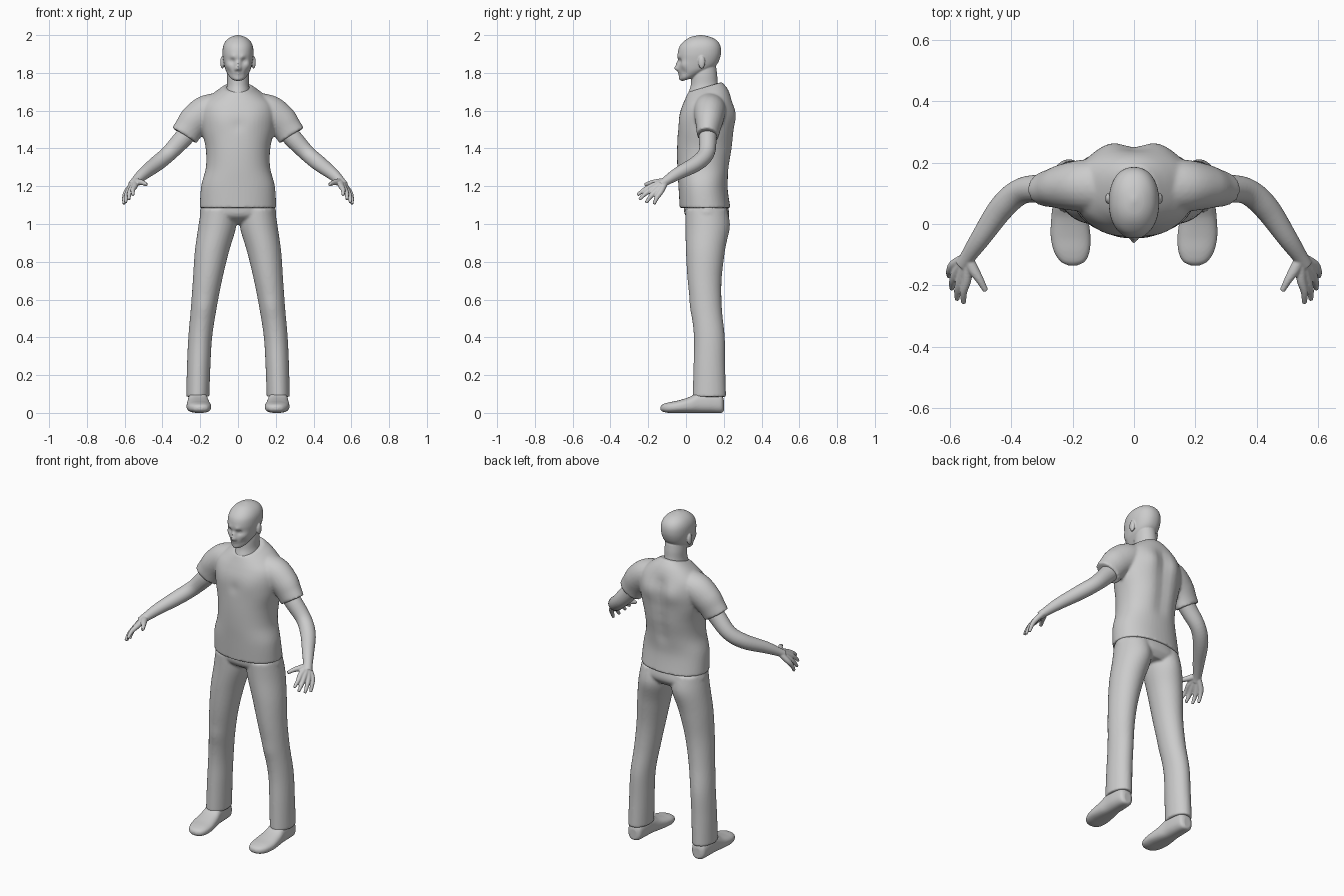
import bpy
import bmesh
import math
from mathutils import Matrix, Vector

cube = bpy.data.objects.get("Cube")
if cube:
    bpy.data.objects.remove(cube, do_unlink=True)

grey = bpy.data.materials.new("plain grey")
grey.use_nodes = True
grey.diffuse_color = (0.6, 0.6, 0.6, 1)
shader = grey.node_tree.nodes["Principled BSDF"]
shader.inputs["Base Color"].default_value = grey.diffuse_color
shader.inputs["Roughness"].default_value = 0.7


def smooth_rows(rows, steps=6):
    """Pass a Catmull-Rom spline through rows of numbers."""
    result = []
    for i in range(len(rows) - 1):
        a, b, c, d = (rows[max(i - 1, 0)], rows[i], rows[i + 1],
                      rows[min(i + 2, len(rows) - 1)])
        for k in range(steps):
            t = k / steps
            result.append([
                q + 0.5 * t * (r - p + t * (2 * p - 5 * q + 4 * r - s + t * (3 * (q - r) + s - p)))
                for p, q, r, s in zip(a, b, c, d)])
    result.append(list(rows[-1]))
    return result


def skin(bm, rings):
    """Bridge a list of rings and close both ends."""
    loops = [[bm.verts.new(p) for p in ring] for ring in rings]
    n = len(loops[0])
    for low, high in zip(loops, loops[1:]):
        for j in range(n):
            k = (j + 1) % n
            bm.faces.new((low[j], low[k], high[k], high[j]))
    bm.faces.new(loops[0][::-1])
    bm.faces.new(loops[-1])


def circle(n, power=2.0):
    """Unit superellipse as pairs."""
    pairs = []
    for j in range(n):
        c, s = math.cos(math.tau * j / n), math.sin(math.tau * j / n)
        pairs.append((math.copysign(abs(c) ** (2 / power), c),
                      math.copysign(abs(s) ** (2 / power), s)))
    return pairs


def body(bm, rows, side=1, power=2.0, along_y=False):
    """Loft rows of (position, centre x, half width, low, high, tilt)."""
    rings = []
    for pos, cx, hw, low, high, tilt in smooth_rows(rows):
        mid, half = (low + high) / 2, (high - low) / 2
        ring = []
        for c, s in circle(48, power):
            x, other, main = side * (cx + hw * c), mid + half * s, pos + tilt * half * s
            ring.append((x, main, other) if along_y else (x, other, main))
        rings.append(ring)
    skin(bm, rings)


def limb(bm, rows, side=1):
    """Loft a tube along rows of (x, y, z, horizontal radius, other radius)."""
    path = smooth_rows(rows)
    rings = []
    for i, (x, y, z, ru, rv) in enumerate(path):
        before, after = path[max(i - 1, 0)], path[min(i + 1, len(path) - 1)]
        tangent = (Vector(after[:3]) - Vector(before[:3])).normalized()
        u = tangent.cross(Vector((0, 0, 1))).normalized()
        v = u.cross(tangent)
        ring = [Vector((x, y, z)) + u * ru * c + v * rv * s for c, s in circle(24)]
        rings.append([(side * p.x, p.y, p.z) for p in ring])
    skin(bm, rings)


def blob(bm, centre, size):
    matrix = Matrix.Translation(centre) @ Matrix.Diagonal((*size, 1))
    bmesh.ops.create_uvsphere(bm, u_segments=24, v_segments=16, radius=1, matrix=matrix)


def push(bm, x, y, z, radius, dx, dy):
    """Soft brush, applied on both sides of the body."""
    for side in ((1, -1) if x else (1,)):
        centre = Vector((side * x, y, z))
        moves = [(v, math.exp(-(v.co - centre).length_squared / radius ** 2)) for v in bm.verts]
        for v, weight in moves:
            v.co += Vector((side * dx, dy, 0)) * weight


def finish(bm, name, voxel, smoothing, mirror=False):
    bmesh.ops.recalc_face_normals(bm, faces=bm.faces[:])
    mesh = bpy.data.meshes.new(name)
    bm.to_mesh(mesh)
    bm.free()
    mesh.materials.append(grey)
    for poly in mesh.polygons:
        poly.use_smooth = True
    obj = bpy.data.objects.new(name, mesh)
    bpy.context.scene.collection.objects.link(obj)
    fuse = obj.modifiers.new("fuse", "REMESH")
    fuse.mode = "VOXEL"
    fuse.voxel_size = voxel
    fuse.use_smooth_shade = True
    relax = obj.modifiers.new("relax", "SMOOTH")
    relax.factor = 0.5
    relax.iterations = smoothing
    if mirror:
        obj.modifiers.new("mirror", "MIRROR").use_mirror_merge = False


# Head: skull, face features, eyes, ears and neck
bm = bmesh.new()
body(bm, [(1.77, 0, .03, -.018, .07, .3), (1.785, 0, .046, -.03, .1, .3),
          (1.805, 0, .06, -.034, .13, .2), (1.825, 0, .069, -.04, .155, .1),
          (1.86, 0, .077, -.042, .173, 0), (1.9, 0, .082, -.044, .185, 0),
          (1.94, 0, .079, -.034, .183, 0), (1.97, 0, .064, -.008, .165, 0),
          (1.99, 0, .038, .025, .13, 0), (2.0, 0, .006, .07, .085, 0)], power=2.2)
push(bm, .03, -.035, 1.862, .016, 0, .012)      # eye sockets
push(bm, .025, -.04, 1.884, .015, 0, -.005)     # brows
push(bm, 0, -.042, 1.848, .013, 0, -.012)       # nose bridge
push(bm, 0, -.045, 1.824, .013, 0, -.026)       # nose tip
push(bm, .012, -.045, 1.82, .008, 0, -.006)     # nostrils
push(bm, 0, -.038, 1.797, .010, 0, -.006)       # upper lip
push(bm, 0, -.036, 1.782, .009, 0, -.005)       # lower lip
push(bm, 0, -.03, 1.764, .014, 0, -.006)        # chin
push(bm, .052, -.01, 1.842, .02, .004, -.004)   # cheekbones
push(bm, .045, -.01, 1.805, .018, -.003, .004)  # cheek hollows
for side in (1, -1):
    blob(bm, (side * .03, -.015, 1.861), (.014, .012, .009))
    blob(bm, (side * .083, .083, 1.856), (.011, .018, .034))
body(bm, [(1.65, 0, .075, .01, .19, 0), (1.70, 0, .065, .012, .178, .1),
          (1.74, 0, .058, .025, .168, .1), (1.79, 0, .058, .03, .165, 0),
          (1.83, 0, .055, .04, .16, 0)])
finish(bm, "head_and_neck", .004, 2)

# Shirt: torso and two short sleeves
bm = bmesh.new()
body(bm, [(1.085, 0, .202, -.033, .235, 0), (1.2, 0, .195, -.04, .22, 0),
          (1.3, 0, .17, -.046, .232, 0), (1.4, 0, .171, -.047, .25, 0),
          (1.5, 0, .192, -.042, .258, 0), (1.58, 0, .2, -.033, .258, 0),
          (1.64, 0, .185, -.018, .246, .08), (1.69, 0, .13, -.002, .222, .2),
          (1.725, 0, .075, .012, .19, .3)], power=2.2)
for step in range(6):
    push(bm, 0, .255, 1.3 + step * .065, .045, 0, -.012)   # spine groove
push(bm, .075, .25, 1.58, .06, 0, .014)                    # shoulder blades
push(bm, .085, -.02, 1.55, .06, 0, -.005)                  # chest
push(bm, 0, -.04, 1.52, .03, 0, .005)
for side in (1, -1):
    limb(bm, [(.09, .125, 1.63, .085, .07), (.165, .125, 1.595, .085, .088),
              (.225, .122, 1.55, .075, .085), (.26, .118, 1.505, .064, .078),
              (.284, .115, 1.468, .058, .077)], side)
finish(bm, "shirt", .008, 3)

# Trousers: hips and two legs
bm = bmesh.new()
body(bm, [(1.0, 0, .11, .06, .2, 0), (1.04, 0, .195, 0, .226, 0),
          (1.09, 0, .196, -.012, .222, 0), (1.14, 0, .18, -.01, .205, 0)])
for side in (1, -1):
    body(bm, [(.085, .213, .061, .035, .212, 0), (.25, .208, .062, .04, .207, 0),
              (.4, .2, .063, .042, .205, 0), (.55, .182, .068, .027, .19, 0),
              (.7, .162, .077, .009, .188, 0), (.85, .139, .09, 0, .205, 0),
              (.98, .111, .1, -.003, .225, 0), (1.08, .1, .095, -.005, .215, 0)], side)
push(bm, .09, .22, 1.0, .07, 0, .008)      # seat
push(bm, .175, .03, .56, .05, 0, -.005)    # knees
finish(bm, "trousers", .008, 3)

# Arms with hands
bm = bmesh.new()
limb(bm, [(.2, .122, 1.555, .05, .05), (.285, .116, 1.46, .047, .05),
          (.365, .108, 1.375, .043, .043), (.43, .055, 1.32, .042, .041),
          (.5, -.045, 1.266, .033, .033), (.543, -.108, 1.226, .025, .024),
          (.56, -.135, 1.207, .024, .022)])
wrist = (.544, -.108, 1.226, .017, .017)
fingers = [((.546, -.178, 1.202), (.556, -.258, 1.153)),
           ((.562, -.170, 1.191), (.577, -.247, 1.130)),
           ((.576, -.152, 1.181), (.595, -.212, 1.112)),
           ((.587, -.132, 1.174), (.604, -.170, 1.105))]
for knuckle, tip in fingers:
    bend = Vector(knuckle).lerp(Vector(tip), .55) + Vector((.005, 0, .005))
    limb(bm, [wrist, (*knuckle, .016, .015), (*bend, .012, .012), (*tip, .008, .008)])
limb(bm, [wrist, (.525, -.148, 1.222, .018, .017), (.503, -.183, 1.218, .013, .013),
          (.484, -.218, 1.208, .009, .009)])
finish(bm, "arms_and_hands", .004, 2, mirror=True)

# Shoes
bm = bmesh.new()
body(bm, [(.2, .213, .022, .01, .07, 0), (.185, .213, .042, 0, .1, 0),
          (.13, .213, .05, 0, .115, 0), (.07, .212, .053, 0, .112, 0),
          (.02, .21, .06, 0, .085, 0), (-.04, .207, .065, 0, .066, 0),
          (-.09, .203, .058, 0, .056, 0), (-.122, .2, .04, .006, .046, 0),
          (-.135, .2, .015, .016, .034, 0)], power=2.5, along_y=True)
finish(bm, "shoes", .005, 2, mirror=True)
